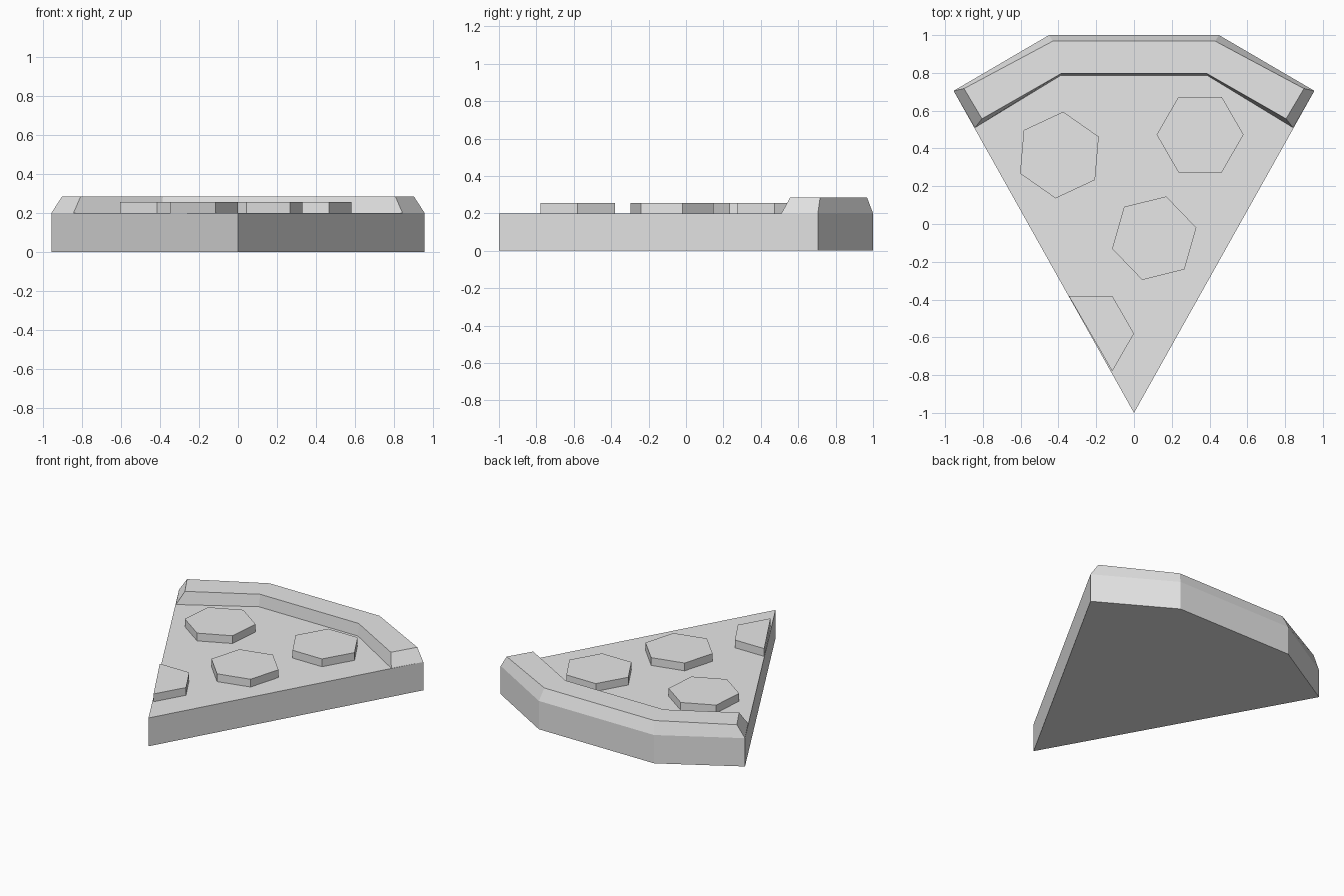
import bpy
import bmesh
from math import cos, sin, radians

if "Cube" in bpy.data.objects:
    bpy.data.objects.remove(bpy.data.objects["Cube"], do_unlink=True)

# Single plain grey
GREY = (0.8, 0.8, 0.8, 1.0)
grey = bpy.data.materials.new("plain grey")
grey.use_nodes = True
grey.diffuse_color = GREY
grey.node_tree.nodes["Principled BSDF"].inputs["Base Color"].default_value = GREY

TOP = 0.2        # top of the slice body
CRUST = 0.285    # top of the crust
DISC = 0.255     # top of the topping discs


def mirrored(half):
    """Right-hand points, followed by their mirror images in reverse."""
    return half + [(-x, y) for x, y in reversed(half) if x]


def loft(name, lower, z0, upper, z1, bottom=False):
    """Flat-faced solid between two matching outlines."""
    bm = bmesh.new()
    a = [bm.verts.new((x, y, z0)) for x, y in lower]
    b = [bm.verts.new((x, y, z1)) for x, y in upper]
    n = len(a)
    for i in range(n):
        j = (i + 1) % n
        bm.faces.new((a[i], a[j], b[j], b[i]))
    bm.faces.new(b)
    if bottom:
        bm.faces.new(a[::-1])
    mesh = bpy.data.meshes.new(name)
    bm.to_mesh(mesh)
    bm.free()
    mesh.materials.append(grey)
    obj = bpy.data.objects.new(name, mesh)
    bpy.context.collection.objects.link(obj)
    return obj


# Wedge body, with its point at the front
outer = [(0.955, 0.705), (0.45, 1.0)]
wedge = mirrored([(0, -1.0)] + outer)
loft("slice_body", wedge, 0, wedge, TOP, bottom=True)

# Raised crust along the back, with sloping sides
inner = [(0.387, 0.787), (0.842, 0.51)]
rim_outer = [(0.9, 0.717), (0.43, 0.968)]
rim_inner = [(0.385, 0.797), (0.805, 0.557)]


def band(out, inn):
    return (out + [(-x, y) for x, y in reversed(out)]
            + [(-x, y) for x, y in reversed(inn)] + inn)


loft("crust", band(outer, inner), TOP, band(rim_outer, rim_inner), CRUST)


# Six-sided topping discs; the last is cut in half by the slice edge
def disc(name, cx, cy, turn, corners=6):
    pts = []
    for i in range(corners):
        t = radians(turn + 60 * i)
        pts.append((cx + 0.23 * cos(t), cy + 0.23 * sin(t)))
    loft(name, pts, TOP, pts, DISC)


disc("topping_right", -0.395, 0.365, 25)
disc("topping_left", 0.35, 0.473, 0)
disc("topping_middle", 0.107, -0.075, 14)
disc("topping_half", -0.23, -0.58, -60, corners=4)
